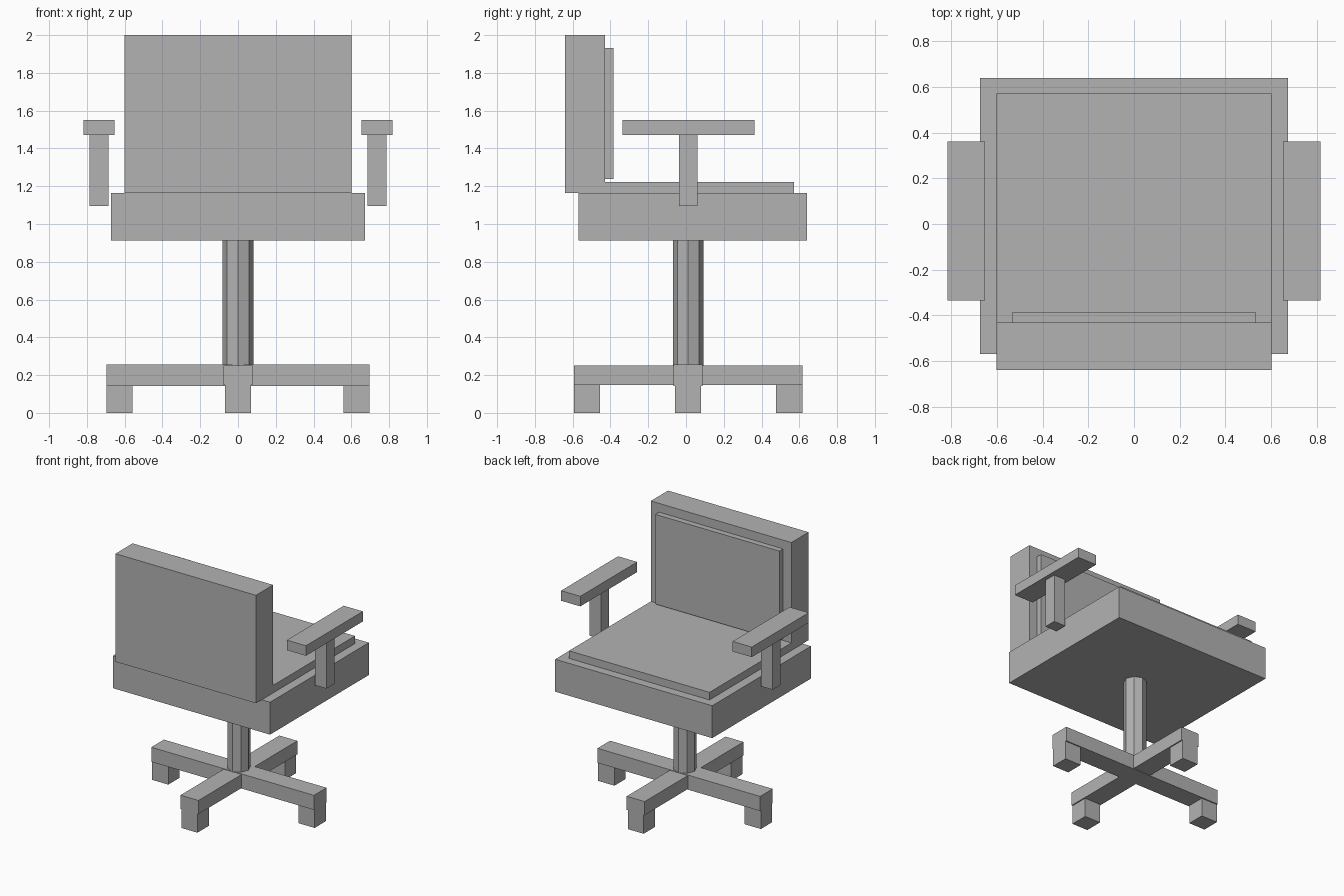
import bpy
import bmesh
from mathutils import Matrix

if "Cube" in bpy.data.objects:
    bpy.data.objects.remove(bpy.data.objects["Cube"])

grey = bpy.data.materials.new("plain grey")
grey.diffuse_color = (0.45, 0.45, 0.45, 1)
grey.use_nodes = True
grey.node_tree.nodes["Principled BSDF"].inputs["Base Color"].default_value = grey.diffuse_color


def finish(name, bm):
    mesh = bpy.data.meshes.new(name)
    bm.to_mesh(mesh)
    bm.free()
    mesh.materials.append(grey)
    obj = bpy.data.objects.new(name, mesh)
    bpy.context.collection.objects.link(obj)
    return obj


def box(name, x, y, z):
    """Box given as (min, max) ranges on each axis."""
    bm = bmesh.new()
    size = [b - a for a, b in (x, y, z)]
    mid = [(a + b) / 2 for a, b in (x, y, z)]
    bmesh.ops.create_cube(bm, size=1, matrix=Matrix.Translation(mid) @ Matrix.Diagonal((*size, 1)))
    return finish(name, bm)


# Seat and backrest with their thin cushions
box("seat", (-0.673, 0.673), (-0.569, 0.64), (0.912, 1.163))
box("seat_cushion", (-0.602, 0.602), (-0.43, 0.572), (1.163, 1.222))
box("backrest", (-0.602, 0.602), (-0.64, -0.43), (1.163, 2.0))
box("backrest_cushion", (-0.532, 0.532), (-0.43, -0.385), (1.237, 1.932))

# Armrests on both sides
for side, s in (("left", -1), ("right", 1)):
    box(f"{side}_armrest", sorted((s * 0.653, s * 0.817)), (-0.335, 0.362), (1.472, 1.55))
    box(f"{side}_armrest_post", sorted((s * 0.685, s * 0.785)), (-0.037, 0.06), (1.095, 1.472))

# Eight-sided column
CY = 0.011
bm = bmesh.new()
bmesh.ops.create_cone(bm, cap_ends=True, segments=8, radius1=0.081, radius2=0.081,
                      depth=0.662, matrix=Matrix.Translation((0, CY, 0.581)))
finish("column", bm)

# Crossed base beams
box("base_beam_side", (-0.697, 0.697), (CY - 0.077, CY + 0.077), (0.143, 0.256))
box("base_beam_long", (-0.077, 0.077), (CY - 0.605, CY + 0.605), (0.147, 0.252))

# Block feet under the four beam ends
for s in (-1, 1):
    tag = "a" if s < 0 else "b"
    box(f"side_foot_{tag}", sorted((s * 0.558, s * 0.697)), (CY - 0.068, CY + 0.068), (0, 0.143))
    box(f"long_foot_{tag}", (-0.068, 0.068),
        sorted((CY + s * 0.466, CY + s * 0.605)), (0, 0.147))
